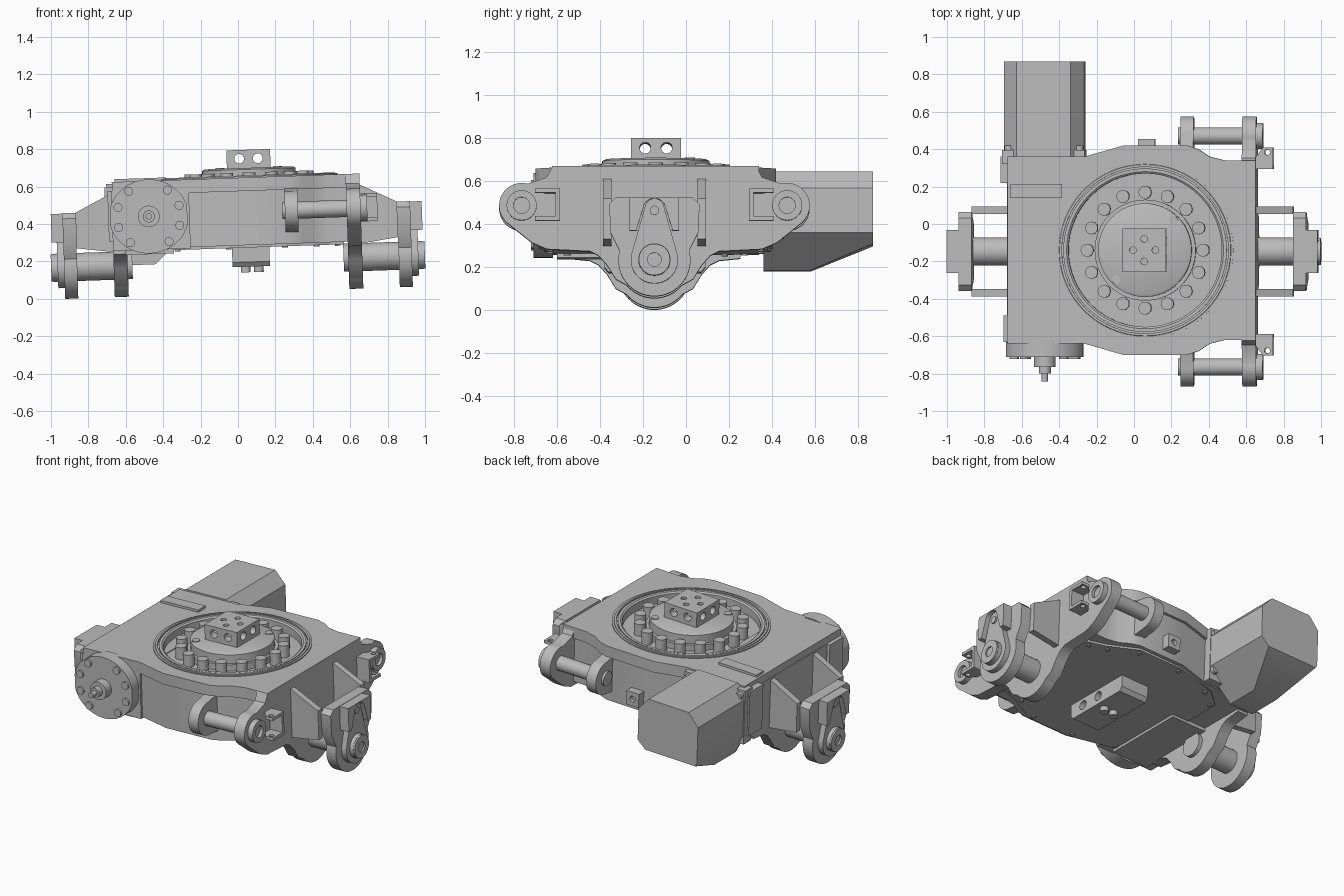
import bpy, bmesh
from math import sin, cos, pi, radians
from mathutils import Matrix, Vector

cube = bpy.data.objects.get("Cube")
if cube:
    bpy.data.objects.remove(cube)

steel = bpy.data.materials.new("machined grey")
steel.use_nodes = True
GREY = (0.50, 0.50, 0.50, 1)
steel.diffuse_color = GREY
steel.node_tree.nodes["Principled BSDF"].inputs["Base Color"].default_value = GREY

parts = []
YC = -0.147           # fore-aft centre of the housing
CX, CY = 0.075, -0.14  # turntable centre
TOP = 0.647           # deck height


def finish(name, bm):
    bmesh.ops.recalc_face_normals(bm, faces=bm.faces[:])
    mesh = bpy.data.meshes.new(name)
    bm.to_mesh(mesh)
    bm.free()
    mesh.materials.append(steel)
    ob = bpy.data.objects.new(name, mesh)
    bpy.context.collection.objects.link(ob)
    parts.append(ob)
    return ob


def prism(name, pts, axis, a, b):
    """Extrude a 2D outline along an axis from a to b."""
    place = {"x": lambda u, v, w: (w, u, v),
             "y": lambda u, v, w: (u, w, v),
             "z": lambda u, v, w: (u, v, w)}[axis]
    bm = bmesh.new()
    face = bm.faces.new([bm.verts.new(place(u, v, a)) for u, v in pts])
    out = bmesh.ops.extrude_face_region(bm, geom=[face])
    shift = Vector(place(0, 0, b - a))
    bmesh.ops.translate(bm, vec=shift, verts=[g for g in out["geom"] if isinstance(g, bmesh.types.BMVert)])
    return finish(name, bm)


def box(name, x0, x1, y0, y1, z0, z1):
    return prism(name, [(x0, y0), (x1, y0), (x1, y1), (x0, y1)], "z", z0, z1)


def arc(u, v, r, a0, a1, n=16):
    return [(u + r * cos(radians(a0 + (a1 - a0) * i / n)),
             v + r * sin(radians(a0 + (a1 - a0) * i / n))) for i in range(n + 1)]


def cyl(name, axis, u, v, r, a, b, n=32):
    return prism(name, arc(u, v, r, 0, 360 - 360 / n, n - 1), axis, a, b)


def lathe(name, pts, x, y):
    bm = bmesh.new()
    vs = [bm.verts.new((x + r, y, z)) for r, z in pts]
    es = [bm.edges.new(p) for p in zip(vs, vs[1:])]
    bmesh.ops.spin(bm, geom=vs + es, cent=(x, y, 0), axis=(0, 0, 1), angle=2 * pi, steps=64)
    bmesh.ops.remove_doubles(bm, verts=bm.verts[:], dist=1e-5)
    return finish(name, bm)


def cut(ob, cutter):
    cutter.hide_render = True
    mod = ob.modifiers.new("cut", "BOOLEAN")
    mod.operation, mod.object = "DIFFERENCE", cutter
    bpy.context.view_layer.objects.active = ob
    bpy.ops.object.modifier_apply(modifier=mod.name)
    parts.remove(cutter)
    bpy.data.objects.remove(cutter)


def mirror_y(half, c):
    """Full outline in (y, z) from a half outline of (offset, z)."""
    return [(c + d, z) for d, z in half] + [(c - d, z) for d, z in reversed(half) if d > 1e-4]


# Main housing: recessed top plate, walls, bottom cover
edge = [(-.66, .50), (-.25, .50), (-.04, .56), (.30, .56), (.36, .54), (.42, .50), (.50, .48), (.665, .48)]


def outline(inset):
    top = [(x * (1 - inset), CY + d * (1 - inset)) for x, d in edge]
    return top + [(x, 2 * CY - y) for x, y in reversed(top)]


plate = prism("top_plate", outline(0), "z", .575, TOP)
cut(plate, cyl("well_cutter", "z", CX, CY, .465, .595, .75, 64))
prism("housing_walls", outline(.03), "z", .285, .58)
cover = [(-.46, .34), (-.34, .44), (-.05, .52), (.27, .52), (.45, .42), (.57, .38)]
prism("bottom_cover", [(x, CY + d) for x, d in cover] + [(x, CY - d) for x, d in reversed(cover)], "z", .272, .29)
for x, d in cover:
    for s in (-1, 1):
        cyl("cover_bolt", "z", x * .94, CY + s * d * .94, .015, .265, .28, 12)

# Turntable: rim, hub, bolts, top block
lathe("turntable_rim", [(.41, .59), (.41, TOP), (.42, .655), (.437, .655), (.437, .645), (.445, .645), (.445, .658),
                        (.458, .658), (.46, .653), (.472, .653), (.472, .64)], CX, CY)
lathe("turntable_hub", [(0, .698), (.235, .698), (.25, .69), (.25, .635), (.27, .635), (.27, .59)], CX, CY)
for i in range(16):
    t = 2 * pi * i / 16
    cyl("turntable_bolt", "z", CX + .31 * cos(t), CY + .31 * sin(t), .034, .59, .673, 20)
for t in (.8, .8 + pi):
    cyl("hub_plug", "z", CX + .22 * cos(t), CY + .22 * sin(t), .024, .69, .702, 20)
block = box("port_block", CX - .117, CX + .117, CY - .117, CY + .117, .69, .795)
for d in (-.05, .05):
    cut(block, cyl("port_cutter", "y", CX + d, .748, .026, CY - .2, CY + .2, 24))
    cut(block, cyl("port_cutter", "x", CY + d, .748, .026, CX - .2, CX + .2, 24))
    cut(block, cyl("port_cutter", "z", CX + d * 1.2, CY, .018, .78, .85, 16))
    cut(block, cyl("port_cutter", "z", CX, CY + d * 1.2, .018, .78, .85, 16))

# Swivel block underneath
ports = prism("swivel_block", [(-.38, .28), (-.38, .195), (-.36, .17), (.07, .17), (.09, .195), (.09, .28)],
              "x", -.03, .17)
for y in (-.27, -.13):
    cut(ports, cyl("swivel_cutter", "x", y, .225, .03, .1, .3, 20))
for x in (.04, .11):
    cyl("swivel_fitting", "z", x, CY, .026, .14, .175, 16)

# Worm drive housing with round front cap
WX, WZ = -.468, .457
box("worm_housing", -.665, -.25, -.64, .34, .278, .60)
box("worm_foot", -.60, -.34, -.60, -.05, .255, .285)
cap = [(max(-.675, min(-.262, x)), z) for x, z in arc(WX, WZ, .213, 0, 354, 59)]
cap = [p for i, p in enumerate(cap) if p != cap[i - 1]]
prism("worm_cap", [(x, WZ + (z - WZ) * .93) for x, z in cap], "y", -.71, -.62)
box("cap_shoulder", -.685, -.64, -.63, -.49, .33, .60)
for a in (18, 53, 127, 162, 198, 233, 307, 342):
    cyl("cap_bolt", "y", WX + .172 * cos(radians(a)), WZ + .172 * sin(radians(a)), .024, -.722, -.70, 16)
for r, y0, y1 in ((.058, -.765, -.70), (.032, -.80, -.76), (.017, -.842, -.79)):
    cyl("cap_fitting", "y", WX, WZ, r, y0, y1, 24)

# Motor: chamfered shell with a sloping underside
w, top, low = .215, .657, .20
octagon = [(WX - w, low + .14), (WX - w + .07, low), (WX + w - .19, low), (WX + w, low + .17),
           (WX + w, top - .08), (WX + w - .07, top), (WX - w + .07, top), (WX - w, top - .08)]
motor = prism("motor_shell", octagon, "y", .36, .87)
bm = bmesh.new()
bm.from_mesh(motor.data)
slope = bmesh.ops.bisect_plane(bm, geom=bm.verts[:] + bm.edges[:] + bm.faces[:], plane_co=(0, .58, low),
                               plane_no=(0, .115, -.28), clear_outer=True)
bmesh.ops.holes_fill(bm, edges=[g for g in slope["geom_cut"] if isinstance(g, bmesh.types.BMEdge)])
bmesh.ops.recalc_face_normals(bm, faces=bm.faces[:])
bm.to_mesh(motor.data)
bm.free()
box("motor_flange", -.69, -.25, .32, .395, .285, .637)
box("flange_shoulder", -.70, -.64, .22, .36, .33, .62)
box("motor_ridge", -.645, -.37, .14, .215, .64, .662)
for x in (-.655, -.28):
    for z in (.35, .60):
        cyl("flange_bolt", "y", x, z, .025, .39, .42, 12)

# Small port box on the back wall
side_port = box("side_port", .03, .12, .38, .455, .33, .42)
cut(side_port, cyl("port_cutter", "y", .075, .375, .02, .43, .5, 16))

# Pivot brackets on both ends
PZ, EAR, EZ, ER = .20, .618, .463, .105
tail = [(.30, .25), (.26, .23), (.22, .185), (.18, .12)] + arc(0, PZ, .168, -40, -90, 10)
eared = [(0, TOP), (.475, TOP), (.50, .595)] + arc(EAR, EZ, ER, 105, -50) + [(.57, .29), (.50, .26)] + tail
plain = [(0, .57), (.40, .57), (.40, .26)] + tail
lug = [(0, .49), (.18, .49), (.21, .46), (.205, .33)] + arc(0, PZ, .168, 15, -90)
keeper = arc(0, .44, .045, 90, 12, 8) + arc(0, PZ, .11, 12, -90)
for s, side, inner in ((1, "left", eared), (-1, "right", plain)):
    prism(side + "_inner_lug", mirror_y(inner, YC), "x", s * .59, s * .665)
    prism(side + "_outer_lug", mirror_y(lug, YC), "x", s * .86, s * .93)
    prism(side + "_pin_keeper", mirror_y(keeper, YC), "x", s * .925, s * .965)
    stop = box(side + "_stop_block", s * .92, s * .992, YC - .115, YC + .115, .335, .488)
    cut(stop, prism("keeper_cutter", mirror_y([(d * 1.12, z) for d, z in keeper], YC), "x", s * .955, s * 1.1))
    cyl(side + "_pivot_pin", "x", YC, PZ, .075, s * .565, s * .99, 40)
    pin_cap = cyl(side + "_pin_cap", "x", YC, PZ, .073, s * .96, s, 40)
    cut(pin_cap, cyl("pin_cutter", "x", YC, PZ, .032, s * .98, s * 1.1, 24))
    cyl(side + "_keeper_bolt", "x", YC, .43, .022, s * .96, s * .975, 16)
    for d in (-.22, .22):
        prism(side + "_gusset", [(s * .64, .60), (s * .86, .49), (s * .86, .30), (s * .64, .27)],
              "y", YC + d - .02, YC + d + .02)

# Double ears, cross pins and hose clips, front and back
for s, end in ((-1, "front"), (1, "back")):
    ear = [(.47, .60), (.55, .58)] + arc(EAR, EZ, ER, 90, -80) + [(.55, .35), (.47, .34)]
    prism(end + "_inner_ear", [(YC + s * d, z) for d, z in ear], "x", .26, .33)
    y = YC + s * EAR
    cyl(end + "_cross_pin", "x", y, EZ, .046, .245, .68, 32)
    boss = cyl(end + "_ear_boss", "x", y, EZ, .07, .65, .70, 32)
    cut(boss, cyl("boss_cutter", "x", y, EZ, .038, .67, .8, 24))
    y0, y1 = sorted((YC + s * .44, YC + s * .46))
    box(end + "_clip_web", .66, .755, y0, y1, .39, .54)
    for z in (.39, .52):
        tongue = [(.66, YC + s * .44), (.755, YC + s * .44), (.755, YC + s * .555), (.70, YC + s * .555),
                  (.66, YC + s * .50)]
        flange = prism(end + "_clip_flange", tongue, "z", z, z + .02)
        cut(flange, cyl("clip_cutter", "z", .725, YC + s * .53, .015, z - .1, z + .1, 16))

# Tilt everything slightly and shade
pivot = Vector((0, 0, .2))
tilt = Matrix.Translation(pivot) @ Matrix.Rotation(radians(-2), 4, "Y") @ Matrix.Translation(-pivot)
bpy.ops.object.select_all(action="DESELECT")
for ob in parts:
    ob.data.transform(tilt)
    ob.select_set(True)
bpy.context.view_layer.objects.active = parts[0]
bpy.ops.object.shade_smooth_by_angle(angle=radians(30))
